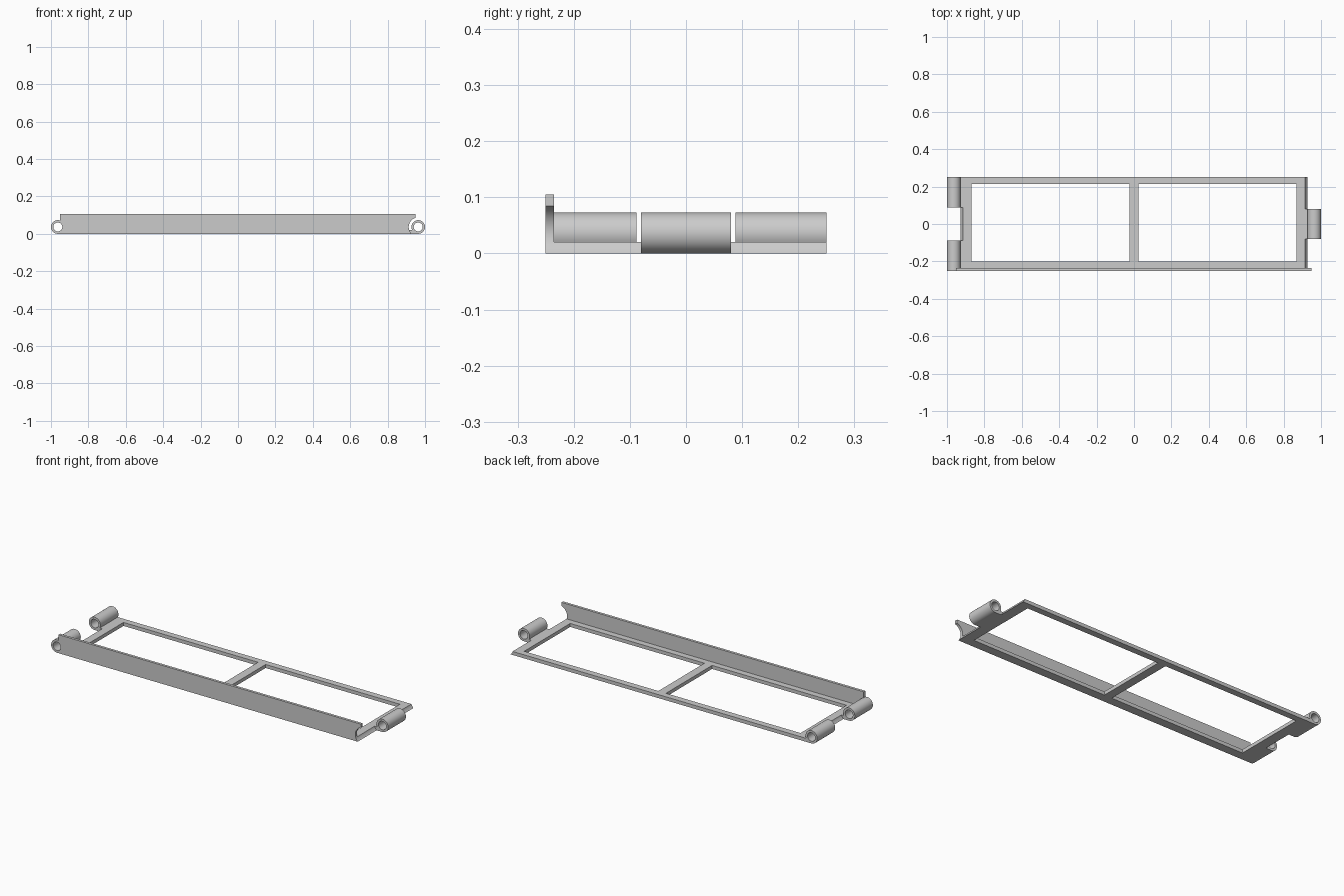
import bpy, bmesh
from math import sin, cos, asin, pi, radians

if "Cube" in bpy.data.objects:
    bpy.data.objects.remove(bpy.data.objects["Cube"])

R = 0.0365            # knuckle radius
PX, PZ = 1 - R, R     # pin axis
T = 0.02              # frame thickness


def prism(name, pts, y0, y1):
    """Extrude an XZ outline from y0 to y1."""
    bm = bmesh.new()
    face = bm.faces.new([bm.verts.new((x, y0, z)) for x, z in pts])
    ext = bmesh.ops.extrude_face_region(bm, geom=[face])
    for v in ext["geom"]:
        if isinstance(v, bmesh.types.BMVert):
            v.co.y = y1
    bmesh.ops.recalc_face_normals(bm, faces=bm.faces)
    mesh = bpy.data.meshes.new(name)
    bm.to_mesh(mesh)
    bm.free()
    ob = bpy.data.objects.new(name, mesh)
    bpy.context.collection.objects.link(ob)
    return ob


def box(name, x0, x1, y0, y1, z0, z1):
    return prism(name, [(x0, z0), (x1, z0), (x1, z1), (x0, z1)], y0, y1)


def rod(name, side, r, y0, y1, n=48):
    return prism(name, [(side * PX + r * cos(2 * pi * i / n), PZ + r * sin(2 * pi * i / n))
                        for i in range(n)], y0, y1)


def knuckle(name, side, y0, y1, n=40):
    """Hinge barrel with a flat web running into the frame."""
    a0, a1 = -pi / 2, pi + asin((PZ - T) / R)
    pts = [(PX + R * cos(a0 + (a1 - a0) * i / n), PZ + R * sin(a0 + (a1 - a0) * i / n))
           for i in range(n + 1)]
    pts += [(0.895, T), (0.895, 0)]
    return prism(name, [(side * x, z) for x, z in pts], y0, y1)


def boolean(target, tool, op):
    m = target.modifiers.new(tool.name, "BOOLEAN")
    m.operation, m.object, m.solver = op, tool, "EXACT"
    bpy.context.view_layer.objects.active = target
    bpy.ops.object.modifier_apply(modifier=m.name)
    bpy.data.objects.remove(tool)


# flat frame and front wall
frame = box("hinged_frame", -0.94, 0.94, -0.25, 0.25, 0, T)
boolean(frame, box("front_wall", -0.953, 0.948, -0.25, -0.235, 0, 0.105), "UNION")

# two window openings
for x0, x1 in ((-0.87, -0.024), (0.024, 0.868)):
    boolean(frame, box("window", x0, x1, -0.2, 0.214, -0.1, 0.2), "DIFFERENCE")

# clearance scoops for the mating knuckles
boolean(frame, rod("right_clearance", 1, 0.051, -0.3, 0.3), "DIFFERENCE")
boolean(frame, rod("left_clearance", -1, 0.051, -0.088, 0.088), "DIFFERENCE")

# knuckles: one on the right, two on the left
boolean(frame, knuckle("right_knuckle", 1, -0.08, 0.08), "UNION")
for y0, y1 in ((-0.25, -0.088), (0.088, 0.25)):
    boolean(frame, knuckle("left_knuckle", -1, y0, y1), "UNION")

# pin holes
for side in (-1, 1):
    boolean(frame, rod("pin_hole", side, 0.024, -0.3, 0.3), "DIFFERENCE")

bpy.ops.object.select_all(action="DESELECT")
frame.select_set(True)
bpy.context.view_layer.objects.active = frame
bpy.ops.object.shade_smooth_by_angle(angle=radians(30))
